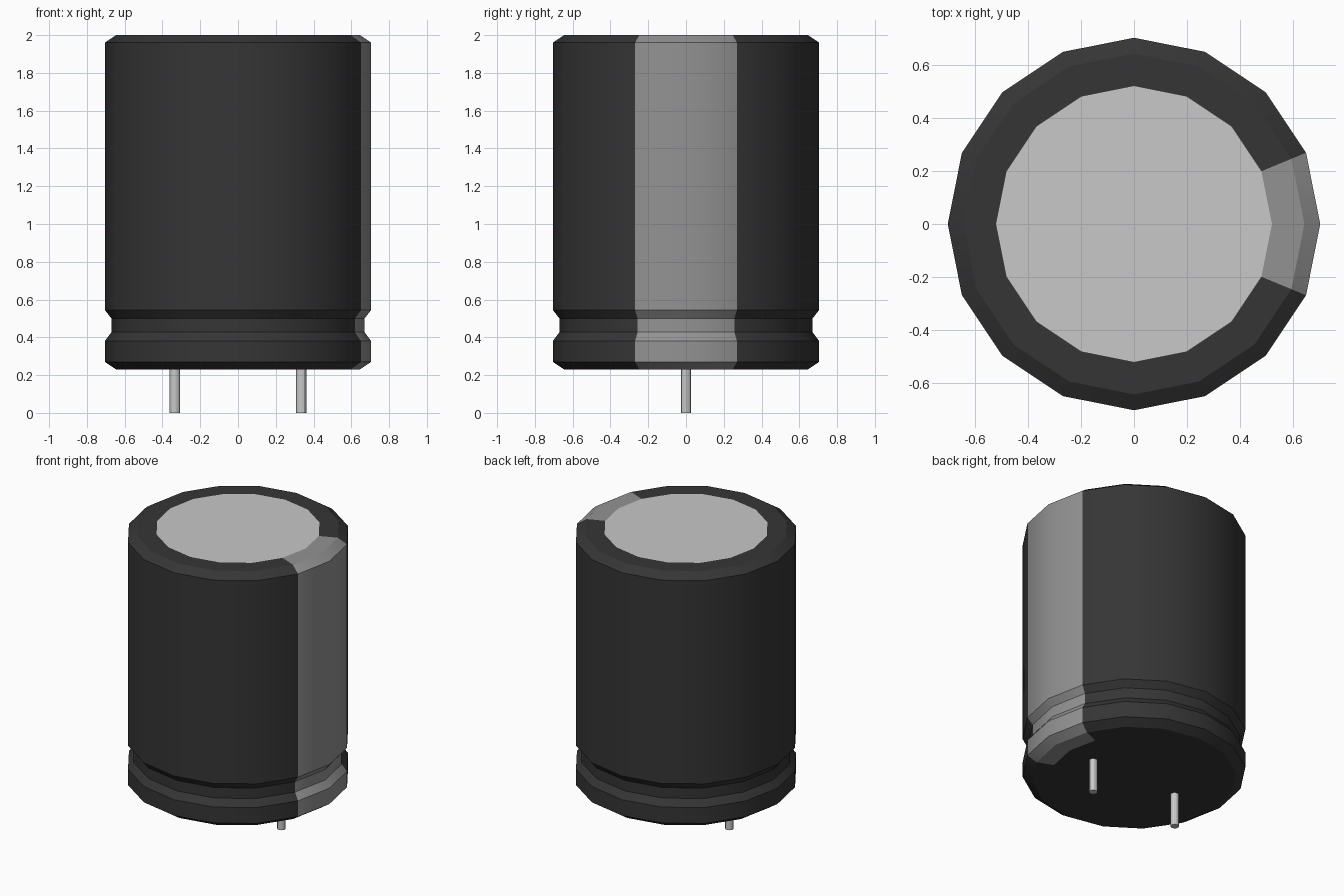
import bpy, bmesh, math

SIDES = 16

cube = bpy.data.objects.get("Cube")
if cube:
    bpy.data.objects.remove(cube)


def material(name, rgb):
    m = bpy.data.materials.new(name)
    m.use_nodes = True
    m.diffuse_color = (*rgb, 1)
    m.node_tree.nodes["Principled BSDF"].inputs["Base Color"].default_value = (*rgb, 1)
    return m


black = material("black sleeve", (0.036, 0.036, 0.036))
grey = material("grey stripe", (0.29, 0.29, 0.29))
metal = material("bare metal", (0.58, 0.58, 0.58))


def finish(name, bm, mats):
    bmesh.ops.recalc_face_normals(bm, faces=bm.faces[:])
    me = bpy.data.meshes.new(name)
    bm.to_mesh(me)
    bm.free()
    for m in mats:
        me.materials.append(m)
    ob = bpy.data.objects.new(name, me)
    bpy.context.collection.objects.link(ob)
    bpy.ops.object.select_all(action='DESELECT')
    ob.select_set(True)
    bpy.context.view_layer.objects.active = ob
    bpy.ops.object.shade_smooth_by_angle(angle=math.radians(30))
    return ob


def ring(bm, r, z, sides=SIDES, x=0):
    return [bm.verts.new((x + r * math.cos(2 * math.pi * i / sides),
                          r * math.sin(2 * math.pi * i / sides), z))
            for i in range(sides)]


# Sleeve: revolved (radius, height) profile with a crimp groove near the base
profile = [(0.53, 0.23), (0.645, 0.23), (0.705, 0.27), (0.705, 0.38),
           (0.67, 0.427), (0.67, 0.50), (0.705, 0.545), (0.705, 1.96),
           (0.645, 2.0), (0.522, 2.0)]
bm = bmesh.new()
rings = [ring(bm, r, z) for r, z in profile]
for a, b in zip(rings, rings[1:]):
    for i in range(SIDES):
        j = (i + 1) % SIDES
        f = bm.faces.new((a[i], a[j], b[j], b[i]))
        # Polarity stripe: the two facets either side of +x
        f.material_index = 1 if i in (0, SIDES - 1) else 0
# Base plate and metal top close the can
bm.faces.new(rings[0])
bm.faces.new(rings[-1]).material_index = 2
finish("capacitor_can", bm, [black, grey, metal])

# Lead pins, seated slightly inside the base
for name, x in (("left_pin", 0.335), ("right_pin", -0.335)):
    bm = bmesh.new()
    low, high = ring(bm, 0.027, 0, 12, x), ring(bm, 0.027, 0.24, 12, x)
    for i in range(12):
        j = (i + 1) % 12
        bm.faces.new((low[i], low[j], high[j], high[i]))
    bm.faces.new(low)
    bm.faces.new(high)
    finish(name, bm, [metal])
